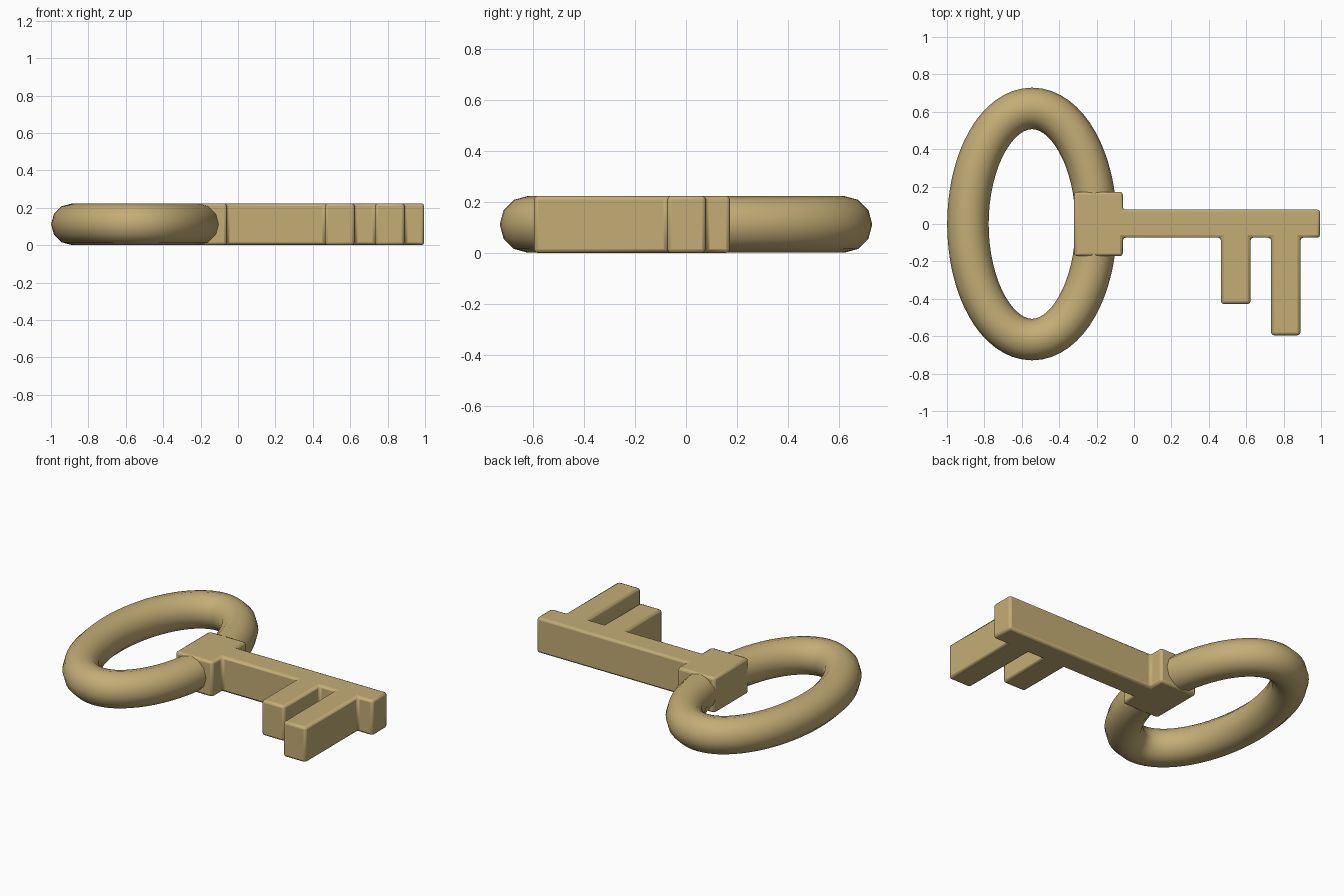
import bpy, bmesh
from math import sin, cos, tau, radians
from mathutils import Vector

cube = bpy.data.objects.get("Cube")
if cube:
    bpy.data.objects.remove(cube, do_unlink=True)

HEIGHT = 0.224
MID = HEIGHT / 2

brass = bpy.data.materials.new("dull_brass")
brass.use_nodes = True
colour = (0.55, 0.42, 0.18, 1)
brass.diffuse_color = colour
brass.node_tree.nodes["Principled BSDF"].inputs["Base Color"].default_value = colour


def add_object(name, bm):
    bmesh.ops.recalc_face_normals(bm, faces=bm.faces)
    mesh = bpy.data.meshes.new(name)
    bm.to_mesh(mesh)
    bm.free()
    mesh.materials.append(brass)
    obj = bpy.data.objects.new(name, mesh)
    bpy.context.collection.objects.link(obj)
    return obj


def smooth(obj, angle):
    bpy.ops.object.select_all(action='DESELECT')
    obj.select_set(True)
    bpy.context.view_layer.objects.active = obj
    bpy.ops.object.shade_smooth_by_angle(angle=radians(angle))


# Oval bow: a round tube of constant thickness swept around an ellipse
def oval_ring(name, centre, rx, ry, tube, steps=64, sides=12):
    bm = bmesh.new()
    rings = []
    for i in range(steps):
        a = tau * i / steps
        point = centre + Vector((rx * cos(a), ry * sin(a), 0))
        out = Vector((ry * cos(a), rx * sin(a), 0)).normalized()
        rings.append([
            bm.verts.new(point + out * tube * cos(tau * j / sides)
                         + Vector((0, 0, tube * sin(tau * j / sides))))
            for j in range(sides)])
    for i in range(steps):
        r, s = rings[i], rings[(i + 1) % steps]
        for j in range(sides):
            k = (j + 1) % sides
            bm.faces.new((r[j], s[j], s[k], r[k]))
    return add_object(name, bm)


ring = oval_ring("bow_ring", Vector((-0.545, 0, MID)), 0.343, 0.618, 0.111)
smooth(ring, 60)

# Collar, shaft and teeth: one outline extruded, with softened edges
outline = [
    (-0.32, -0.172), (-0.06, -0.172), (-0.06, -0.073),
    (0.465, -0.073), (0.465, -0.428), (0.623, -0.428), (0.623, -0.073),
    (0.733, -0.073), (0.733, -0.595), (0.89, -0.595), (0.89, -0.073),
    (0.995, -0.073), (0.995, 0.077), (-0.06, 0.077),
    (-0.06, 0.172), (-0.32, 0.172),
]
bm = bmesh.new()
base = bm.faces.new([bm.verts.new((x, y, 0)) for x, y in outline])
top = bmesh.ops.extrude_face_region(bm, geom=[base])
bmesh.ops.translate(bm, vec=(0, 0, HEIGHT),
                    verts=[v for v in top["geom"] if isinstance(v, bmesh.types.BMVert)])
blade = add_object("collar_shaft_and_teeth", bm)
bevel = blade.modifiers.new("soft_edges", 'BEVEL')
bevel.width = 0.015
bevel.segments = 2
bevel.limit_method = 'ANGLE'
smooth(blade, 30)
